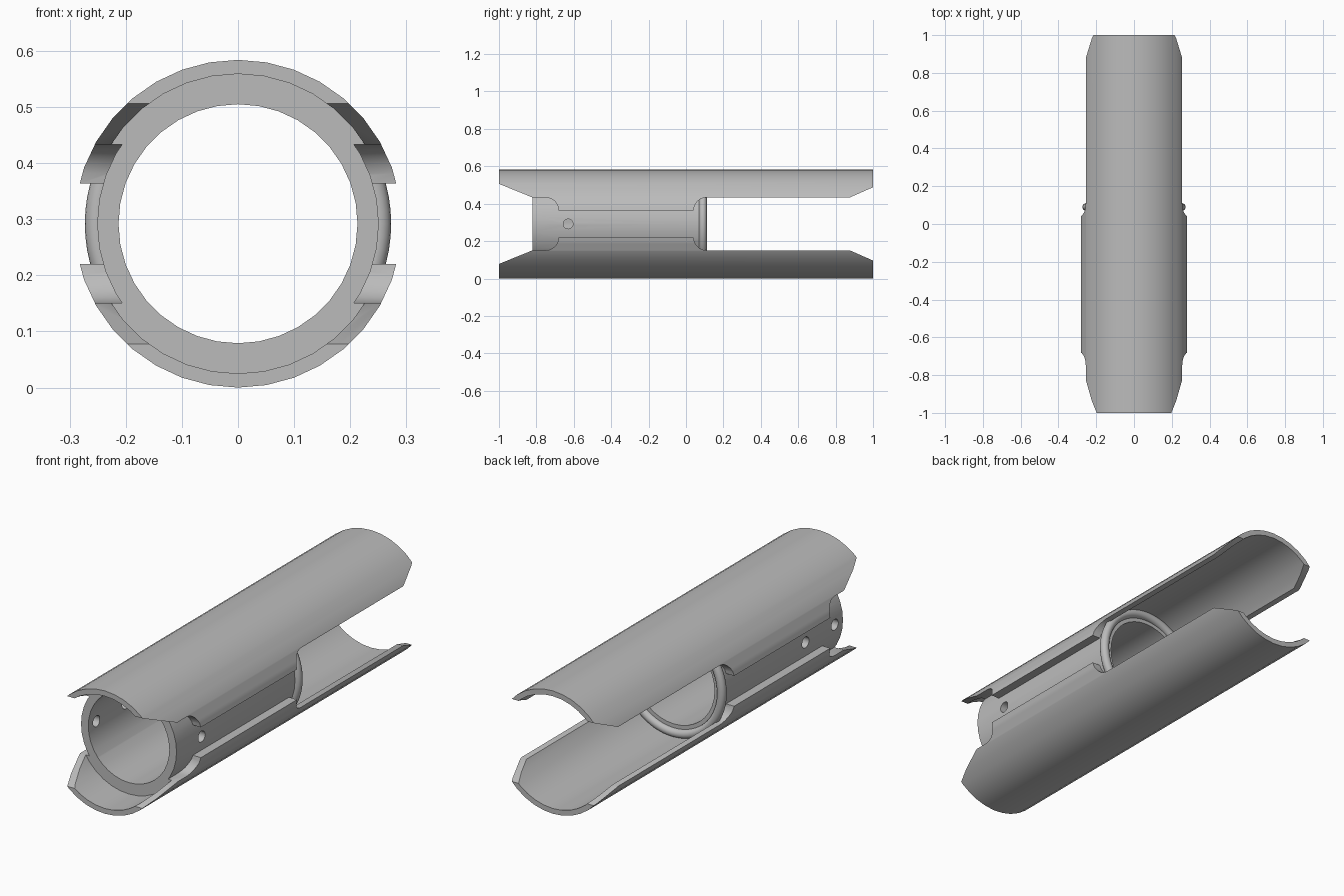
import bpy, bmesh, math
from mathutils import Matrix

if "Cube" in bpy.data.objects:
    bpy.data.objects.remove(bpy.data.objects["Cube"])

CZ = 0.292          # height of the tube axis
SEG = 36

metal = bpy.data.materials.new("plain_grey")
metal.diffuse_color = (0.50, 0.50, 0.50, 1)
metal.use_nodes = True
metal.node_tree.nodes["Principled BSDF"].inputs["Base Color"].default_value = metal.diffuse_color


def finish(name, bm, helper=False):
    bmesh.ops.recalc_face_normals(bm, faces=bm.faces)
    me = bpy.data.meshes.new(name)
    bm.to_mesh(me)
    bm.free()
    ob = bpy.data.objects.new(name, me)
    bpy.context.collection.objects.link(ob)
    me.materials.append(metal)
    ob.hide_render = helper
    return ob


def revolve(name, profile, helper=False, seg=SEG):
    """Turn a closed (radius, y) profile around the long axis."""
    bm = bmesh.new()
    rings = []
    for i in range(seg):
        a = 2 * math.pi * i / seg
        rings.append([bm.verts.new((r * math.sin(a), y, CZ + r * math.cos(a)))
                      for r, y in profile])
    n = len(profile)
    for i in range(seg):
        p, q = rings[i], rings[(i + 1) % seg]
        for j in range(n):
            k = (j + 1) % n
            bm.faces.new((p[j], p[k], q[k], q[j]))
    return finish(name, bm, helper)


def side_slot(name, side):
    """Side opening outline in (y, half height), extruded outward in x."""
    wide, narrow = 0.141, 0.072
    r = wide - narrow
    arc = [math.radians(a) for a in range(0, 91, 15)]
    upper = [(-1.05, 0.234), (-1.0, 0.214), (-0.82, wide)]
    upper += [(-0.75 + r * math.sin(a), narrow + r * math.cos(a)) for a in arc]
    upper += [(0.11 - r * math.cos(a), narrow + r * math.sin(a)) for a in arc]
    upper += [(0.875, wide), (1.0, 0.196), (1.05, 0.218)]
    outline = upper + [(y, -h) for y, h in reversed(upper)]
    bm = bmesh.new()
    face = bm.faces.new([bm.verts.new((side * 0.06, y, CZ + h)) for y, h in outline])
    ext = bmesh.ops.extrude_face_region(bm, geom=[face])
    moved = [v for v in ext["geom"] if isinstance(v, bmesh.types.BMVert)]
    bmesh.ops.translate(bm, verts=moved, vec=(side * 0.4, 0, 0))
    return finish(name, bm, True)


def boolean(ob, cutter, op="DIFFERENCE"):
    m = ob.modifiers.new(op.lower(), "BOOLEAN")
    m.operation, m.object, m.solver = op, cutter, "EXACT"
    bpy.context.view_layer.objects.active = ob
    bpy.ops.object.modifier_apply(modifier=m.name)


# Outer sleeve with the thick inner tube section
R, SHELL, CORE, BORE = 0.292, 0.267, 0.251, 0.213
Y0, Y1 = -0.82, 0.09
sleeve = revolve("slotted_sleeve", [(R, -1), (R, 1), (SHELL, 1), (SHELL, Y1),
                                    (BORE, Y1), (BORE, Y0), (SHELL, Y0), (SHELL, -1)])

# Side openings, which leave the inner tube standing
core = revolve("core_helper", [(CORE, Y0), (CORE, Y1), (0.02, Y1), (0.02, Y0)], True)
helpers = [core]
for side, label in ((1, "right"), (-1, "left")):
    slot = side_slot(label + "_slot_cutter", side)
    boolean(slot, core)
    boolean(sleeve, slot)
    helpers.append(slot)

# Small cross holes: one on the right wall, two on the left
for side, y in ((1, -0.63), (-1, -0.76), (-1, -0.54)):
    bm = bmesh.new()
    bmesh.ops.create_cone(bm, cap_ends=True, segments=20, radius1=0.026,
                          radius2=0.026, depth=0.2,
                          matrix=Matrix.Translation((side * 0.23, y, CZ))
                          @ Matrix.Rotation(math.pi / 2, 4, "Y"))
    hole = finish("hole_cutter", bm, True)
    boolean(sleeve, hole)
    helpers.append(hole)

# Rounded bead at the rear mouth of the inner tube
bead = revolve("rear_bead", [(0.252 + 0.021 * math.cos(a), 0.09 + 0.021 * math.sin(a))
                             for a in (2 * math.pi * i / 16 for i in range(16))], seg=72)

for h in helpers:
    bpy.data.objects.remove(h)

# Smooth curved walls, crisp cut edges
for ob in (sleeve, bead):
    bpy.ops.object.select_all(action="DESELECT")
    ob.select_set(True)
    bpy.context.view_layer.objects.active = ob
    bpy.ops.object.shade_smooth_by_angle(angle=math.radians(32))
